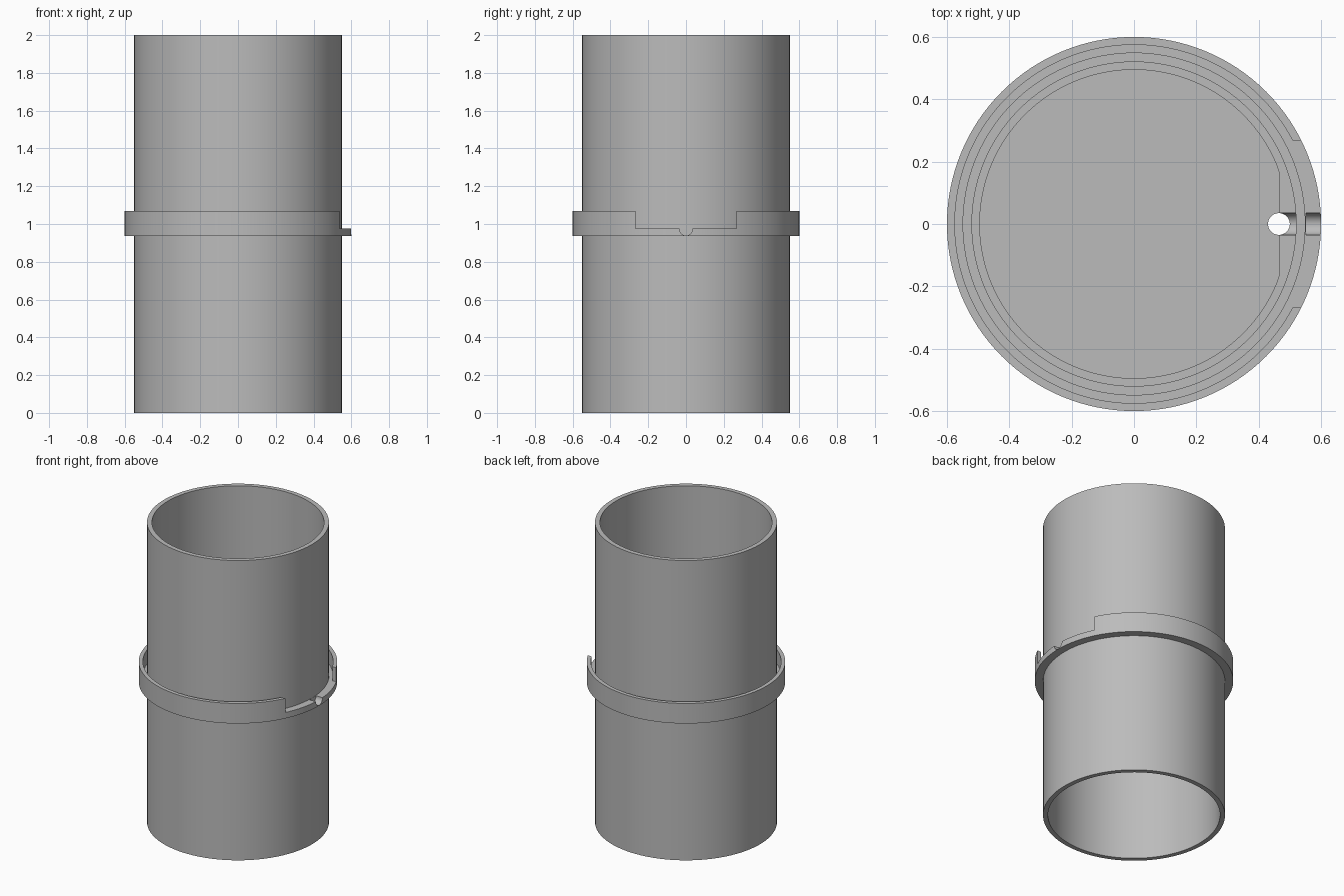
import bpy, bmesh, math
from mathutils import Matrix

if "Cube" in bpy.data.objects:
    bpy.data.objects.remove(bpy.data.objects["Cube"])

SEG = 128
BASE, STEP, RIM = 0.936, 0.976, 1.07   # heights of the collar
HOLE = 0.035

grey = bpy.data.materials.new("plain grey")
grey.use_nodes = True
grey.diffuse_color = (0.5, 0.5, 0.5, 1)
grey.node_tree.nodes["Principled BSDF"].inputs["Base Color"].default_value = (0.5, 0.5, 0.5, 1)


def make(name, bm):
    bmesh.ops.recalc_face_normals(bm, faces=bm.faces)
    mesh = bpy.data.meshes.new(name)
    bm.to_mesh(mesh)
    bm.free()
    mesh.materials.append(grey)
    ob = bpy.data.objects.new(name, mesh)
    bpy.context.collection.objects.link(ob)
    return ob


def ring(name, profile):
    """Revolve a closed (radius, height) profile around z."""
    bm = bmesh.new()
    loops = []
    for i in range(SEG):
        a = math.tau * i / SEG
        loops.append([bm.verts.new((r * math.cos(a), r * math.sin(a), z)) for r, z in profile])
    n = len(profile)
    for i in range(SEG):
        p, q = loops[i], loops[(i + 1) % SEG]
        for j in range(n):
            k = (j + 1) % n
            bm.faces.new((p[j], q[j], q[k], p[k]))
    return make(name, bm)


def rod(name, radius, start, end, axis="Z", offset=(0, 0, 0), seg=SEG):
    """Solid cylinder along z or x between two coordinates."""
    bm = bmesh.new()
    m = Matrix.Translation((0, 0, (start + end) / 2))
    if axis == "X":
        m = Matrix.Rotation(math.pi / 2, 4, "Y") @ m
    bmesh.ops.create_cone(bm, cap_ends=True, segments=seg, radius1=radius, radius2=radius,
                          depth=end - start, matrix=Matrix.Translation(offset) @ m)
    return make(name, bm)


def box(name, lo, hi):
    bm = bmesh.new()
    bmesh.ops.create_cube(bm, size=1)
    for v in bm.verts:
        v.co = [(l + h) / 2 + c * (h - l) for l, h, c in zip(lo, hi, v.co)]
    return make(name, bm)


def cut(ob, *cutters):
    for c in cutters:
        c.hide_render = True
        mod = ob.modifiers.new("cut", "BOOLEAN")
        mod.operation, mod.solver, mod.object = "DIFFERENCE", "EXACT", c
        bpy.context.view_layer.objects.active = ob
        bpy.ops.object.modifier_apply(modifier=mod.name)
        bpy.data.objects.remove(c)


# Tall open tube
tube = ring("tube", [(0.52, 0), (0.55, 0), (0.55, 2), (0.52, 2)])

# Collar with a raised lip, notched on the left side and grooved for a drain
collar = ring("collar", [(0.545, BASE), (0.6, BASE), (0.6, RIM), (0.575, RIM),
                         (0.575, STEP), (0.545, STEP)])
cut(collar,
    box("notch_cutter", (0.4, -0.268, STEP), (0.7, 0.268, 1.2)),
    rod("groove_cutter", HOLE, 0.551, 0.7, "X", (0, 0, STEP - 0.002), 32))

# Inner partition: a ledge around a shallow pocket with one flat side
partition = rod("partition", 0.525, BASE, STEP)
pocket = rod("pocket_cutter", 0.495, 0.95, 1.1)
for v in pocket.data.vertices:
    v.co.x = min(v.co.x, 0.465)
bm = bmesh.new()
bm.from_mesh(pocket.data)
bmesh.ops.remove_doubles(bm, verts=bm.verts, dist=0.0001)
bmesh.ops.dissolve_limit(bm, angle_limit=0.01, verts=bm.verts, edges=bm.edges)
bm.to_mesh(pocket.data)
bm.free()
cut(partition, pocket,
    rod("drain_cutter", HOLE, 0.8, 1.2, "Z", (0.465, 0, 0), 32),
    rod("channel_cutter", HOLE, 0.465, 0.519, "X", (0, 0, STEP - 0.002), 32))

# Smooth round walls, crisp edges
for ob in (tube, collar, partition):
    bpy.ops.object.select_all(action="DESELECT")
    ob.select_set(True)
    bpy.context.view_layer.objects.active = ob
    bpy.ops.object.shade_smooth_by_angle(angle=math.radians(30))
